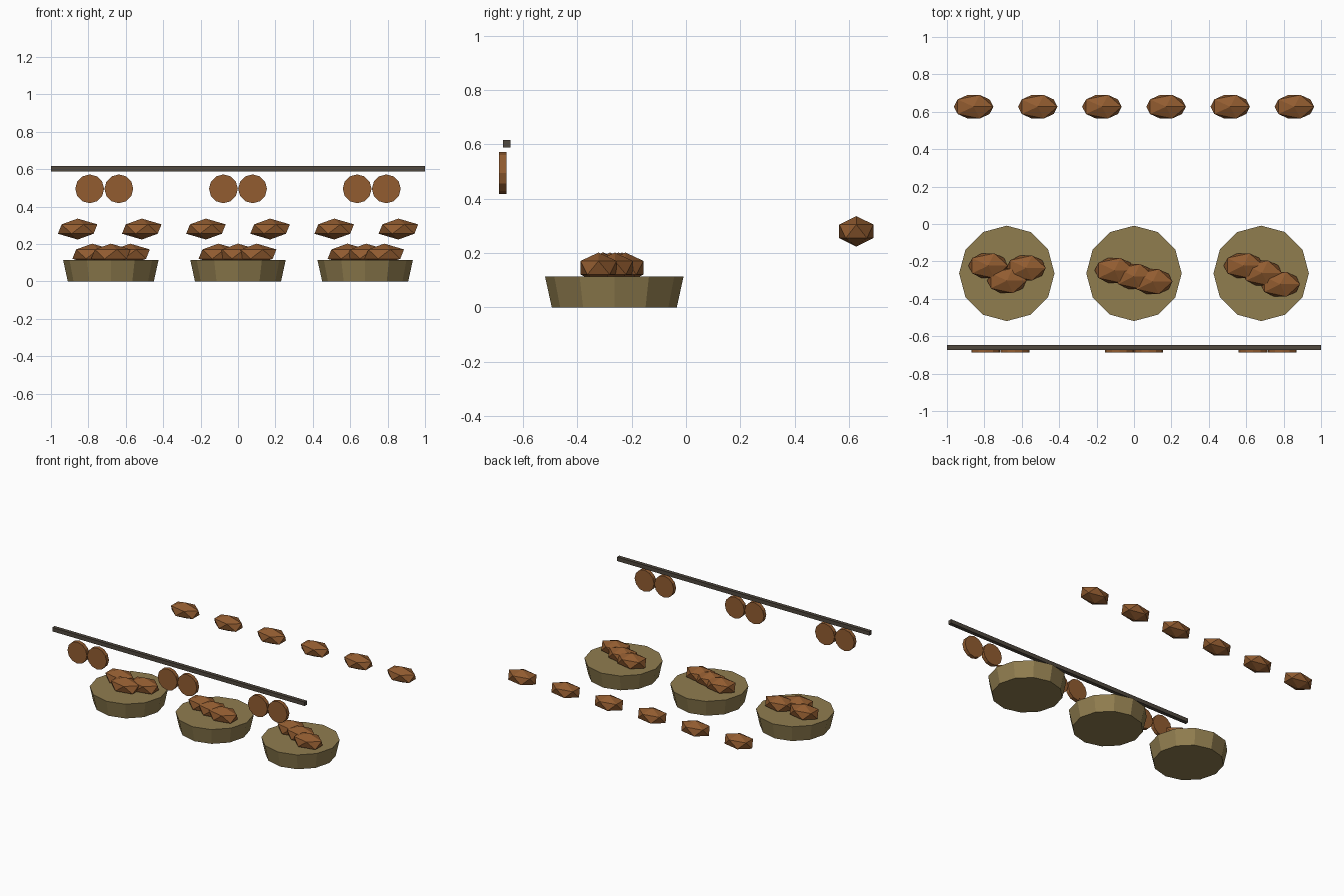
import bpy
import math

if "Cube" in bpy.data.objects:
    bpy.data.objects.remove(bpy.data.objects["Cube"])


def material(name, r, g, b):
    m = bpy.data.materials.new(name)
    # sRGB bytes to linear
    lin = [((c / 255 + 0.055) / 1.055) ** 2.4 for c in (r, g, b)]
    m.diffuse_color = (*lin, 1)
    m.use_nodes = True
    m.node_tree.nodes["Principled BSDF"].inputs["Base Color"].default_value = m.diffuse_color
    return m


crust = material("crust_brown", 146, 92, 48)
wicker = material("wicker_tan", 144, 125, 79)
iron = material("dark_rail", 80, 72, 62)


def finish(name, mat, scale=(1, 1, 1)):
    ob = bpy.context.object
    ob.name = name
    ob.scale = scale
    ob.data.materials.append(mat)
    return ob


def loaf(name, x, y, z, sy):
    bpy.ops.mesh.primitive_ico_sphere_add(subdivisions=1, radius=1, location=(x, y, z))
    finish(name, crust, (0.118, sy, 0.056))


# Baskets: solid tapered tubs, each with three loaves half sunk into the top
piles = {
    -0.68: [(-0.78, -0.223), (-0.68, -0.303), (-0.577, -0.235)],
    0.0: [(-0.105, -0.248), (0.0, -0.28), (0.1, -0.308)],
    0.68: [(0.585, -0.223), (0.685, -0.262), (0.782, -0.322)],
}
for bx, pile in piles.items():
    bpy.ops.mesh.primitive_cone_add(vertices=12, radius1=0.23, radius2=0.255,
                                    depth=0.114, location=(bx, -0.264, 0.057))
    finish("basket", wicker)
    for x, y in pile:
        loaf("basket_loaf", x, y, 0.146, 0.078)

# Back row of loaves
for i in range(6):
    loaf("shelf_loaf", (i - 2.5) * 0.343, 0.627, 0.28, 0.074)

# Hanging rail
bpy.ops.mesh.primitive_cube_add(size=1, location=(0, -0.66, 0.602))
finish("hanging_rail", iron, (2.0, 0.027, 0.028))

# Pairs of round flat breads below the rail
for cx in (-0.715, 0, 0.715):
    for side in (-1, 1):
        bpy.ops.mesh.primitive_cylinder_add(
            vertices=12, radius=0.077, depth=0.027,
            location=(cx + side * 0.078, -0.674, 0.495),
            rotation=(math.pi / 2, 0, 0))
        finish("round_bread", crust)
